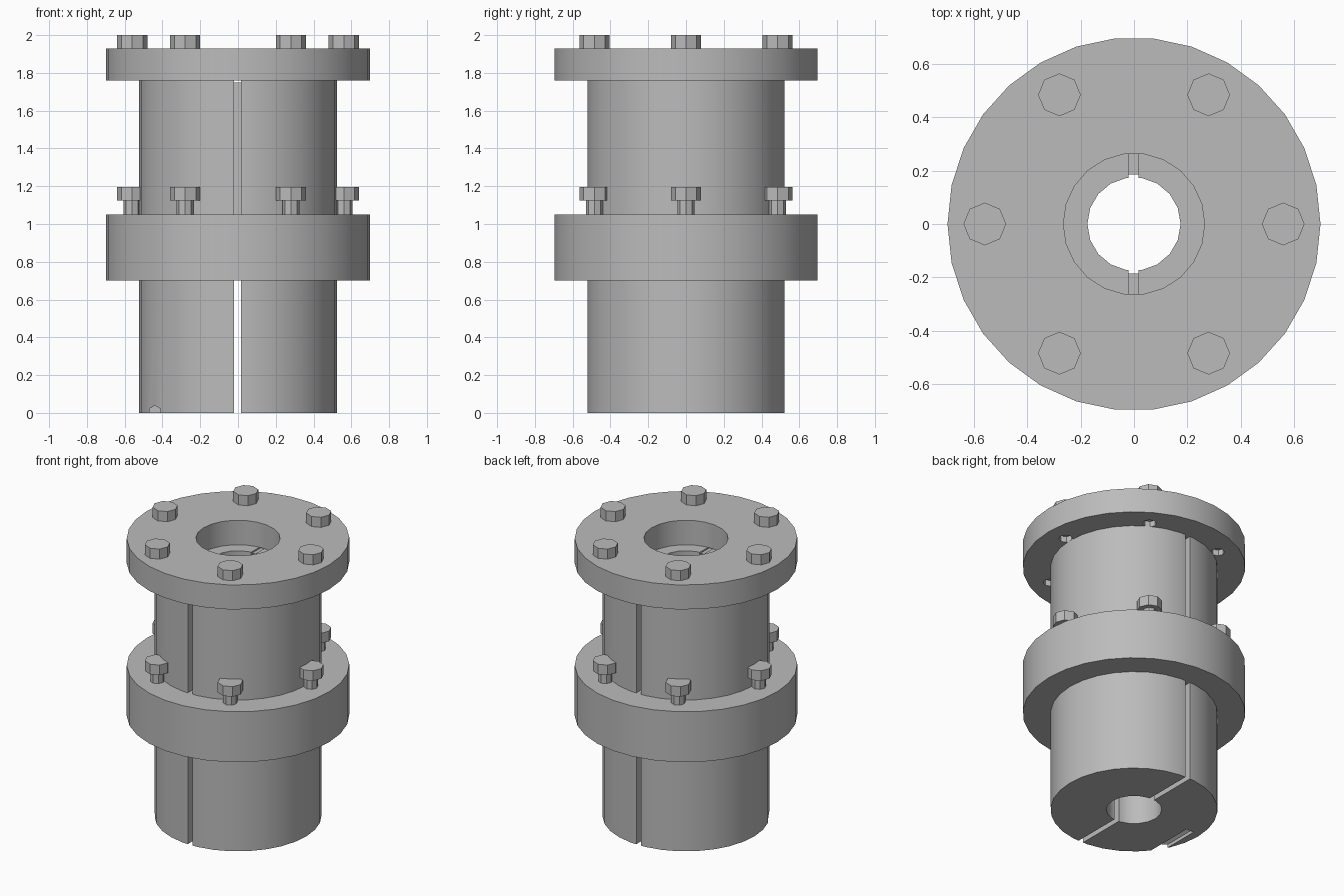
import bpy, bmesh, math
from mathutils import Matrix

cube = bpy.data.objects.get("Cube")
if cube:
    bpy.data.objects.remove(cube)

steel = bpy.data.materials.new("grey steel")
steel.use_nodes = True
steel.diffuse_color = (0.5, 0.5, 0.5, 1)
steel.node_tree.nodes["Principled BSDF"].inputs["Base Color"].default_value = (0.5, 0.5, 0.5, 1)


def add_cylinder(bm, radius, z0, z1, sides, x=0, y=0):
    """Upright prism with a corner pointing along +x."""
    place = Matrix.Translation((x, y, (z0 + z1) / 2)) @ Matrix.Rotation(math.pi / 2, 4, "Z")
    bmesh.ops.create_cone(bm, cap_ends=True, segments=sides, radius1=radius,
                          radius2=radius, depth=z1 - z0, matrix=place)


def add_box(bm, size, centre):
    bmesh.ops.create_cube(bm, size=1, matrix=Matrix.Translation(centre) @ Matrix.Diagonal((*size, 1)))


def finish(name, bm):
    mesh = bpy.data.meshes.new(name)
    bm.to_mesh(mesh)
    bm.free()
    mesh.materials.append(steel)
    obj = bpy.data.objects.new(name, mesh)
    bpy.context.collection.objects.link(obj)
    return obj


def cylinder(name, *args):
    bm = bmesh.new()
    add_cylinder(bm, *args)
    return finish(name, bm)


def activate(obj):
    bpy.ops.object.select_all(action="DESELECT")
    obj.select_set(True)
    bpy.context.view_layer.objects.active = obj


def cut(target, cutter):
    """Subtract the cutter from the target and discard it."""
    mod = target.modifiers.new("cut", "BOOLEAN")
    mod.operation = "DIFFERENCE"
    mod.solver = "EXACT"
    mod.object = cutter
    activate(target)
    bpy.ops.object.modifier_apply(modifier=mod.name)
    bpy.data.objects.remove(cutter)


def smooth(obj):
    activate(obj)
    bpy.ops.object.shade_smooth_by_angle(angle=math.radians(30))


SIDES = 30
BORE, RECESS, SLEEVE, FLANGE = 0.175, 0.265, 0.525, 0.7
BOLT_SPOTS = [(0.56 * math.cos(i * math.pi / 3), 0.56 * math.sin(i * math.pi / 3)) for i in range(6)]


def sleeve(name, z0, z1):
    """Bored sleeve, split front and back by a narrow slot."""
    body = cylinder(name, SLEEVE, z0, z1, SIDES)
    cut(body, cylinder("bore_cutter", BORE, z0 - 0.1, z1 + 0.1, 18))
    bm = bmesh.new()
    add_box(bm, (0.036, 2, z1 - z0 + 0.2), (-0.002, 0, (z0 + z1) / 2))
    cut(body, finish("slot_cutter", bm))
    return body


def flange(name, z0, z1):
    body = cylinder(name, FLANGE, z0, z1, SIDES)
    cut(body, cylinder("recess_cutter", RECESS, z0 - 0.1, z1 + 0.1, 22))
    return body


# Split sleeves
lower_sleeve = sleeve("lower_sleeve", 0, 0.7)
upper_sleeve = sleeve("upper_sleeve", 1.05, 1.76)

# Blind screw hole breaking through the bottom of the lower sleeve
bm = bmesh.new()
bmesh.ops.create_cone(bm, cap_ends=True, segments=6, radius1=0.033, radius2=0.033, depth=0.45,
                      matrix=Matrix.Translation((-0.44, -0.2, 0.006)) @ Matrix.Rotation(math.pi / 2, 4, "X"))
cut(lower_sleeve, finish("screw_cutter", bm))

# Shims set inside the upper slots
bm = bmesh.new()
for side in (-1, 1):
    add_box(bm, (0.036, 0.25, 0.7), (-0.002, side * 0.31, 1.4))
finish("slot_shims", bm)

# Flanges, the top one drilled for its bolts
middle_flange = flange("middle_flange", 0.7, 1.05)
top_flange = flange("top_flange", 1.76, 1.93)
bm = bmesh.new()
for x, y in BOLT_SPOTS:
    add_cylinder(bm, 0.045, 1.7, 1.9, 8, x, y)
cut(top_flange, finish("bolt_hole_cutter", bm))

for part in (lower_sleeve, upper_sleeve, middle_flange, top_flange):
    smooth(part)

# Bolt circles: octagonal heads over thin shanks
for level, head_z, shank_z in (("middle", 1.125, 0.95), ("top", 1.93, 1.8)):
    for i, (x, y) in enumerate(BOLT_SPOTS):
        bm = bmesh.new()
        add_cylinder(bm, 0.08, head_z, head_z + 0.07, 8, x, y)
        add_cylinder(bm, 0.045, shank_z, head_z, 8, x, y)
        finish(f"{level}_bolt_{i + 1}", bm)
